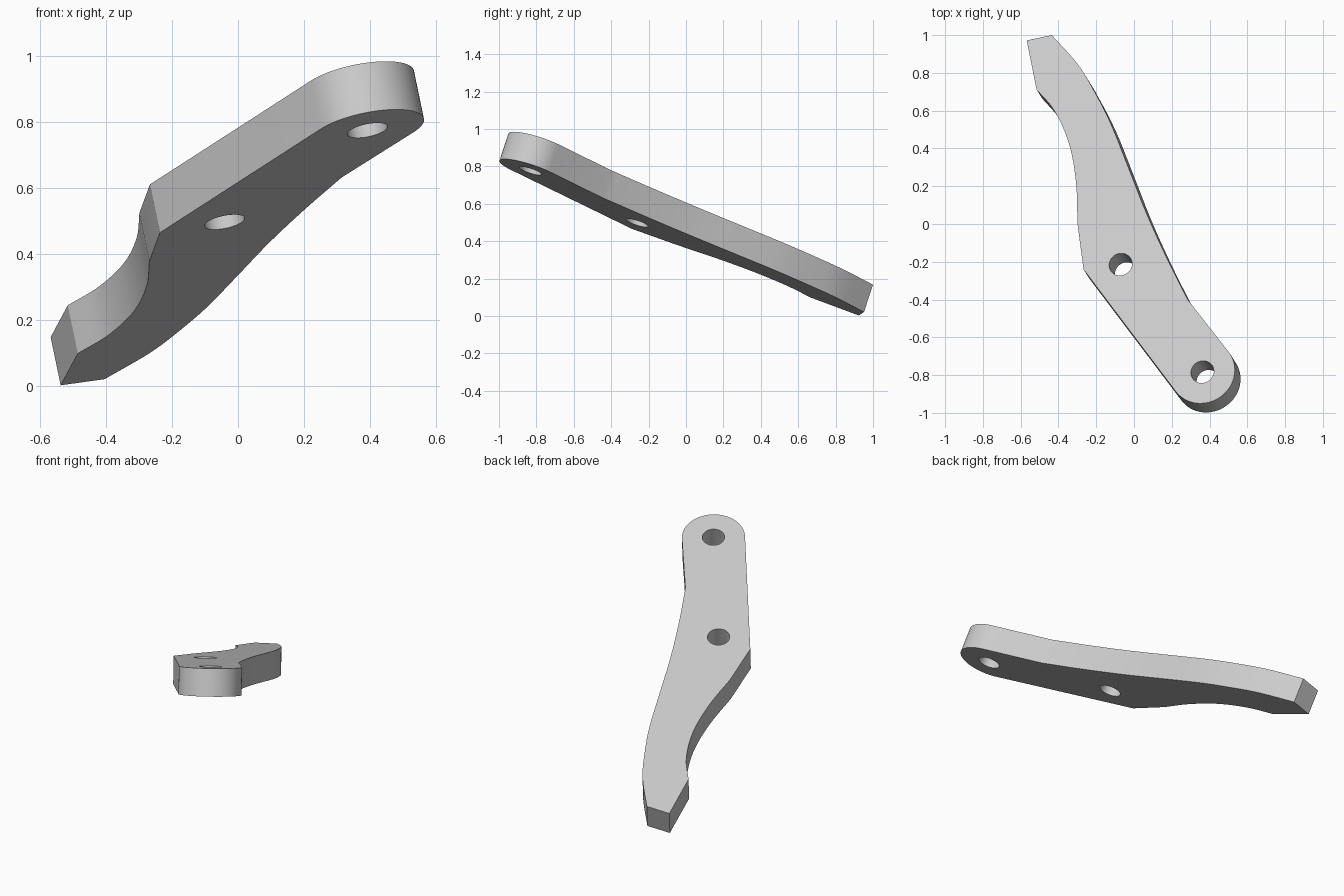
import bpy
import bmesh
from math import cos, sin, radians
from mathutils import Vector

cube = bpy.data.objects.get("Cube")
if cube:
    bpy.data.objects.remove(cube, do_unlink=True)

# Tilted plane of the upper face and thickness of the bar
SLOPE_X, SLOPE_Y, HEIGHT = 0.208, -0.33, 0.588
DROP = Vector((SLOPE_X, SLOPE_Y, -1)) * 0.146
NORMAL = -DROP.normalized()
AXIS_U = Vector((1, 0, SLOPE_X)).normalized()
AXIS_V = NORMAL.cross(AXIS_U)


def on_plane(x, y):
    return Vector((x, y, HEIGHT + SLOPE_X * x + SLOPE_Y * y))


def arc(center, radius, start, end, steps):
    """Circular arc lying in the tilted plane, angles in degrees."""
    points = []
    for i in range(steps + 1):
        t = radians(start + (end - start) * i / steps)
        points.append(on_plane(*center) + radius * (cos(t) * AXIS_U + sin(t) * AXIS_V))
    return points


def smooth_path(coords, steps=6):
    """Smooth curve through a few control points."""
    p = [on_plane(*c) for c in coords]
    p = [2 * p[0] - p[1]] + p + [2 * p[-1] - p[-2]]
    points = []
    for a, b, c, d in zip(p, p[1:], p[2:], p[3:]):
        for i in range(steps):
            t = i / steps
            points.append(0.5 * (2 * b + (c - a) * t + (2 * a - 5 * b + 4 * c - d) * t ** 2
                                 + (3 * b - a - 3 * c + d) * t ** 3))
    return points + [p[-2]]


# Outline: tip, hollow edge, corner, rounded end, swept edge
hollow_edge = smooth_path([(-0.516, 0.712), (-0.42, 0.597), (-0.344, 0.425),
                           (-0.307, 0.22), (-0.299, 0.0)])
swept_edge = smooth_path([(0.284, -0.4), (0.172, -0.177), (0.065, 0.059), (-0.031, 0.302),
                          (-0.122, 0.529), (-0.207, 0.697), (-0.298, 0.846), (-0.435, 1.0)])
pivot = (0.362, -0.783)
rounded_end = arc(pivot, 0.175, 217, 398, 32)
outline = ([on_plane(-0.568, 0.972)] + hollow_edge + [on_plane(-0.267, -0.241)]
           + rounded_end + swept_edge)

# Two bolt holes
holes = [arc(c, 0.062, 0, 360, 40)[:-1] for c in (pivot, (-0.071, -0.214))]

# Fill the outline around the holes and extrude through the thickness
bm = bmesh.new()
edges = []
for loop in [outline] + holes:
    verts = [bm.verts.new(p) for p in loop]
    edges += [bm.edges.new((v, verts[i - 1])) for i, v in enumerate(verts)]
bmesh.ops.triangle_fill(bm, use_beauty=True, use_dissolve=False, edges=edges, normal=NORMAL)
result = bmesh.ops.extrude_face_region(bm, geom=bm.faces[:], use_keep_orig=True)
lower = [g for g in result["geom"] if isinstance(g, bmesh.types.BMVert)]
bmesh.ops.translate(bm, verts=lower, vec=DROP)
bmesh.ops.recalc_face_normals(bm, faces=bm.faces[:])

mesh = bpy.data.meshes.new("lever_arm")
bm.to_mesh(mesh)
bm.free()
arm = bpy.data.objects.new("lever_arm", mesh)
bpy.context.collection.objects.link(arm)

# Plain grey material
grey = bpy.data.materials.new("light_grey")
grey.use_nodes = True
grey.diffuse_color = (0.6, 0.6, 0.6, 1)
grey.node_tree.nodes["Principled BSDF"].inputs["Base Color"].default_value = (0.6, 0.6, 0.6, 1)
mesh.materials.append(grey)

# Smooth curved walls, crisp rims
bpy.ops.object.select_all(action="DESELECT")
arm.select_set(True)
bpy.context.view_layer.objects.active = arm
bpy.ops.object.shade_smooth_by_angle(angle=radians(20))
